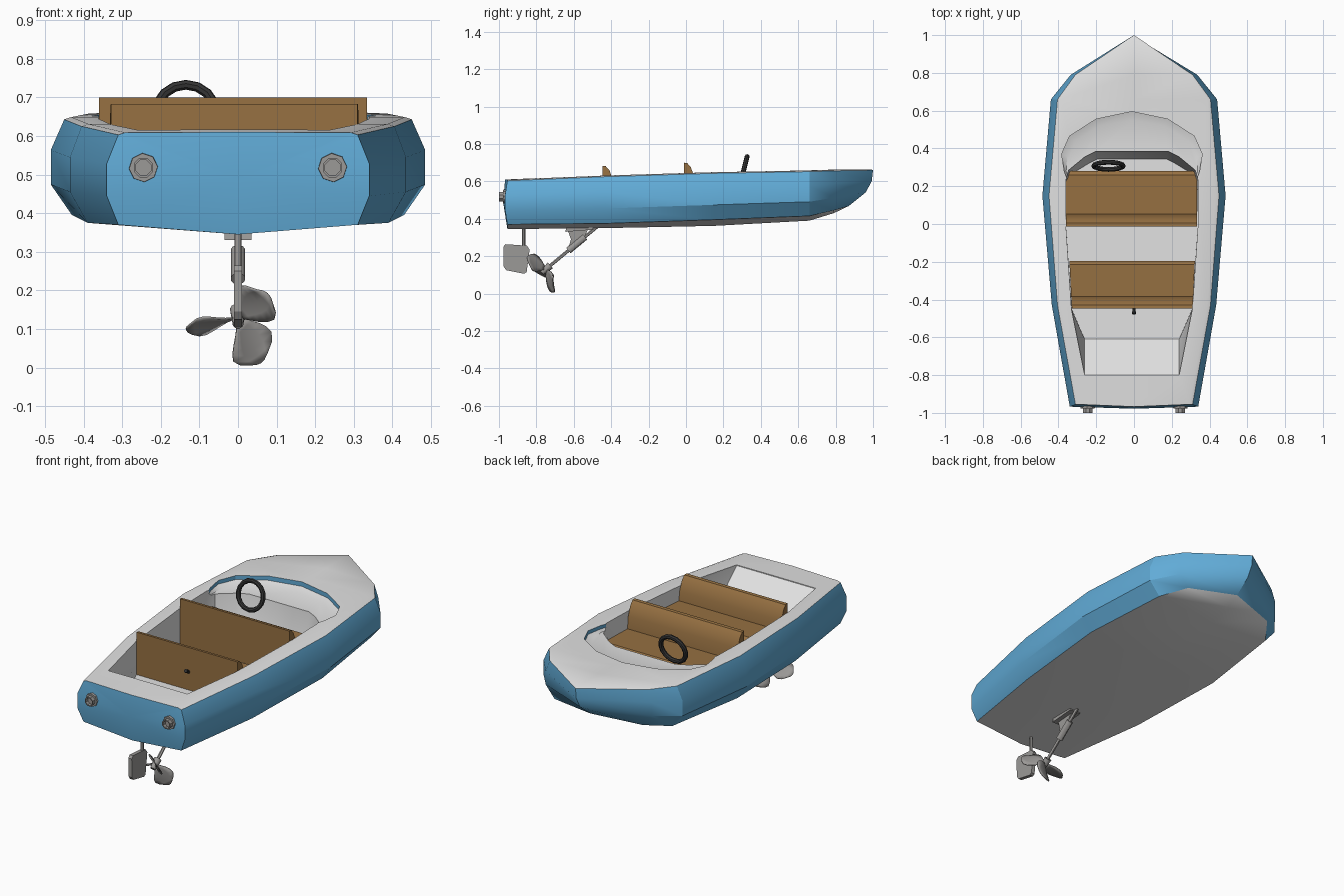
import bpy, bmesh, math
from mathutils import Vector

if "Cube" in bpy.data.objects:
    bpy.data.objects.remove(bpy.data.objects["Cube"])


def material(name, r, g, b):
    m = bpy.data.materials.new(name)
    m.diffuse_color = (r, g, b, 1)
    m.use_nodes = True
    m.node_tree.nodes["Principled BSDF"].inputs["Base Color"].default_value = m.diffuse_color
    return m


BLUE = material("hull blue", 0.12, 0.41, 0.68)
GREY = material("deck light grey", 0.76, 0.76, 0.76)
BROWN = material("seat brown", 0.31, 0.165, 0.055)
METAL = material("metal grey", 0.33, 0.32, 0.31)
DARK = material("wheel dark", 0.035, 0.035, 0.035)


def mesh_object(name, verts, faces, mats, rule=None, angle=30):
    me = bpy.data.meshes.new(name)
    me.from_pydata([tuple(v) for v in verts], [], faces)
    for m in mats:
        me.materials.append(m)
    if rule:
        for p, i in zip(me.polygons, rule):
            p.material_index = i
    bm = bmesh.new()
    bm.from_mesh(me)
    bmesh.ops.remove_doubles(bm, verts=bm.verts, dist=0.0005)
    bmesh.ops.recalc_face_normals(bm, faces=bm.faces)
    bm.to_mesh(me)
    bm.free()
    ob = bpy.data.objects.new(name, me)
    bpy.context.collection.objects.link(ob)
    smooth(ob, angle)
    return ob


def smooth(ob, angle):
    bpy.ops.object.select_all(action='DESELECT')
    ob.select_set(True)
    bpy.context.view_layer.objects.active = ob
    bpy.ops.object.shade_smooth_by_angle(angle=math.radians(angle))


def loft(rings):
    """Quads between successive closed rings; returns verts and faces."""
    n = len(rings[0])
    verts = [p for r in rings for p in r]
    faces = [(i * n + j, i * n + (j + 1) % n, (i + 1) * n + (j + 1) % n, (i + 1) * n + j)
             for i in range(len(rings) - 1) for j in range(n)]
    return verts, faces


def capped(name, rings, mats, rule=None, angle=30):
    verts, faces = loft(rings)
    n = len(rings[0])
    faces += [tuple(range(n)), tuple(range(len(verts) - n, len(verts)))]
    return mesh_object(name, verts, faces, mats, rule, angle)


def extrude_x(name, profile, x0, x1, mat):
    return capped(name, [[(x, y, z) for y, z in profile] for x in (x0, x1)], [mat])


def tube(name, p0, p1, r0, r1, mat, n=12):
    p0, p1 = Vector(p0), Vector(p1)
    d = (p1 - p0).normalized()
    u = d.cross(Vector((0.3, 0.1, 0.9))).normalized()
    v = d.cross(u)
    rings = []
    for p, r in ((p0, r0), (p1, r1)):
        rings.append([p + r * (math.cos(a) * u + math.sin(a) * v)
                      for a in (2 * math.pi * (k + 0.5) / n for k in range(n))])
    return capped(name, rings, [mat])


# Hull: y, deck half width, deck z, widest half width, chine half width, chine z, keel z
STATIONS = [(-0.955, 0.31, 0.603, 0.34, 0.31, 0.37, 0.345),
            (-0.43, 0.405, 0.625, 0.435, 0.39, 0.375, 0.35),
            (0.15, 0.45, 0.643, 0.485, 0.43, 0.395, 0.362),
            (0.66, 0.405, 0.652, 0.44, 0.375, 0.415, 0.39),
            (0.79, 0.31, 0.656, 0.335, 0.28, 0.445, 0.43)]
rings = []
for y, dx, dz, mx, cx, cz, kz in STATIONS:
    h = dz - cz
    bulge = 0.012 if y < -0.9 else 0
    half = [(0, y - bulge, dz + 0.007), (dx - 0.018, y, dz + 0.006), (dx, y, dz),
            (mx, y - bulge, dz - 0.32 * h), (mx, y - bulge, cz + 0.32 * h),
            (cx, y, cz), (0, y, kz)]
    rings.append(half + [(-x, yy, z) for x, yy, z in half[-2:0:-1]])
bow = [(0, 0.99, 0.664), (0, 0.99, 0.664), (0, 1.0, 0.66), (0, 0.993, 0.60),
       (0, 0.96, 0.54), (0, 0.87, 0.468), (0, 0.87, 0.468)]
rings.append(bow + bow[-2:0:-1])
verts, faces = loft(rings)
rule = [0 if i % 12 in (2, 3, 4, 7, 8, 9) else 1 for i in range(len(faces))]
verts.append((0, -0.978, 0.49))
faces += [(j, (j + 1) % 12, len(verts) - 1) for j in range(12)]      # transom
rule += [0] * 12
hull = mesh_object("hull", verts, faces, [BLUE, GREY], rule)


def cut(target, cutter):
    bm = bmesh.new()
    bm.from_mesh(cutter.data)
    bmesh.ops.triangulate(bm, faces=bm.faces)
    bm.to_mesh(cutter.data)
    bm.free()
    cutter.hide_render = True
    mod = target.modifiers.new("cut", 'BOOLEAN')
    mod.operation = 'DIFFERENCE'
    mod.solver = 'EXACT'
    mod.object = cutter
    bpy.context.view_layer.objects.active = target
    bpy.ops.object.modifier_apply(modifier=mod.name)
    bpy.data.objects.remove(cutter)


def symmetric(pts, z, shift=-0.011):
    """Closed outline from its right half, listed from back to front."""
    left = [(-x, y) for x, y in reversed(pts) if x > 0]
    return [(x + shift, y, z) for x, y in pts + left]


# Dashboard recess with a blue step around the front arc
outer = [(0.33, 0.2), (0.358, 0.28), (0.372, 0.37), (0.33, 0.465), (0.19, 0.555), (0, 0.595)]
inner = [(0.32, 0.2), (0.348, 0.28), (0.343, 0.36), (0.30, 0.44), (0.17, 0.52), (0, 0.55)]
cut(hull, capped("dash_cutter",
                 [symmetric(outer, 0.75), symmetric(outer, 0.645),
                  symmetric(outer, 0.632), symmetric(inner, 0.618)],
                 [BLUE, GREY], [0] * 22 + [1] * 13))

# Cockpit well with sloping rear wall
top = [(0.25, -0.80), (0.32, -0.45), (0.35, 0.0), (0.35, 0.23), (0.335, 0.285),
       (0.25, 0.355), (0.19, 0.385)]
low = [(0.25, -0.61), (0.318, -0.45), (0.35, 0.0), (0.345, 0.22), (0.32, 0.265),
       (0.23, 0.32), (0.18, 0.345)]
cut(hull, capped("cockpit_cutter",
                 [symmetric(top, 0.75), symmetric(top, 0.612), symmetric(low, 0.44)],
                 [BLUE, GREY], [1] * 30))
smooth(hull, 40)

# Bench seats
for name, y0, ztop, x0, x1, depth, flare in (
        ("front_seat", -0.012, 0.70, -0.36, 0.334, 0.292, 0),
        ("rear_seat", -0.447, 0.683, -0.329, 0.31, 0.252, 0.04)):
    profile = [(0, 0.435), (0, ztop), (0.018, ztop - 0.002), (0.038, ztop - 0.025),
               (0.058, ztop - 0.08), (0.064, 0.55), (depth - 0.02, 0.555),
               (depth, 0.54), (depth, 0.435)]
    seat = extrude_x(name, [(y0 + y, z) for y, z in profile], x0, x1, BROWN)
    for v in seat.data.vertices:
        v.co.x *= 1 + flare * (v.co.y - y0) / depth

# Small lever behind the rear seat
tube("lever", (0, -0.44, 0.54), (0, -0.475, 0.56), 0.008, 0.01, DARK, 8)

# Steering wheel
bpy.ops.mesh.primitive_torus_add(major_radius=0.078, minor_radius=0.013, major_segments=16,
                                 minor_segments=8, location=(-0.135, 0.308, 0.657),
                                 rotation=(math.radians(76), 0, 0))
wheel = bpy.context.object
wheel.name = "steering_wheel"
wheel.data.materials.append(DARK)
smooth(wheel, 40)

# Exhaust pipes on the transom
for side, x in (("left", -0.245), ("right", 0.245)):
    tube(side + "_exhaust_flange", (x, -0.95, 0.518), (x, -0.978, 0.518), 0.039, 0.037, METAL, 8)
    outlet = [[(x + r * math.cos(a), y, 0.518 + r * math.sin(a))
               for a in (math.pi * (k + 0.5) / 4 for k in range(8))]
              for y, r in ((-0.97, 0.027), (-1.0, 0.027), (-1.0, 0.021), (-0.98, 0.021))]
    capped(side + "_exhaust_pipe", outlet, [METAL])

# Rudder
extrude_x("rudder", [(-0.977, 0.25), (-0.965, 0.264), (-0.85, 0.256), (-0.836, 0.235),
                     (-0.852, 0.115), (-0.865, 0.106), (-0.962, 0.125), (-0.975, 0.145)],
          -0.011, 0.011, METAL)
tube("rudder_post", (0, -0.868, 0.2), (0, -0.868, 0.36), 0.009, 0.009, METAL)

# Propeller shaft and its strut
hub = Vector((0, -0.752, 0.128))
axis = Vector((0, 0.77, 0.638)).normalized()
tube("propeller_shaft", hub, hub + axis * 0.36, 0.009, 0.009, METAL)
tube("shaft_bearing", hub + axis * 0.16, hub + axis * 0.275, 0.019, 0.019, METAL)
extrude_x("strut", [(-0.635, 0.345), (-0.52, 0.35), (-0.545, 0.30), (-0.555, 0.275),
                    (-0.63, 0.24), (-0.615, 0.29)], -0.009, 0.009, METAL)
extrude_x("strut_flange", [(-0.645, 0.33), (-0.64, 0.352), (-0.50, 0.356), (-0.495, 0.342)],
          -0.035, 0.035, METAL)

# Propeller: hub and three pitched blades raked aft
tube("propeller_hub", hub - axis * 0.025, hub + axis * 0.035, 0.014, 0.021, METAL)
up = Vector((1, 0, 0)).cross(axis).normalized()
if up.z < 0:
    up = -up
WIDTH = [0.012, 0.028, 0.045, 0.058, 0.063, 0.052, 0.026]
for k, deg in enumerate((-64, 56, 184)):
    a = math.radians(deg)
    radial = math.cos(a) * Vector((1, 0, 0)) + math.sin(a) * up
    tangent = -math.sin(a) * Vector((1, 0, 0)) + math.cos(a) * up
    pts = []
    for i, w in enumerate(WIDTH):
        pitch = math.radians(46 - 4 * i)
        chord = math.cos(pitch) * tangent + math.sin(pitch) * axis
        for s in (-1, -0.5, 0, 0.5, 1):
            r = 0.012 + 0.0205 * i - 0.012 * s * s * (i / 6)
            pts.append(hub + radial * r + chord * (w * s) - axis * (0.035 * i / 6))
    quads = [(i * 5 + j, i * 5 + j + 1, i * 5 + j + 6, i * 5 + j + 5)
             for i in range(6) for j in range(4)]
    blade = mesh_object("propeller_blade_%d" % (k + 1), pts, quads, [METAL], angle=40)
    sol = blade.modifiers.new("thickness", 'SOLIDIFY')
    sol.thickness = 0.005
    sol.offset = 0
